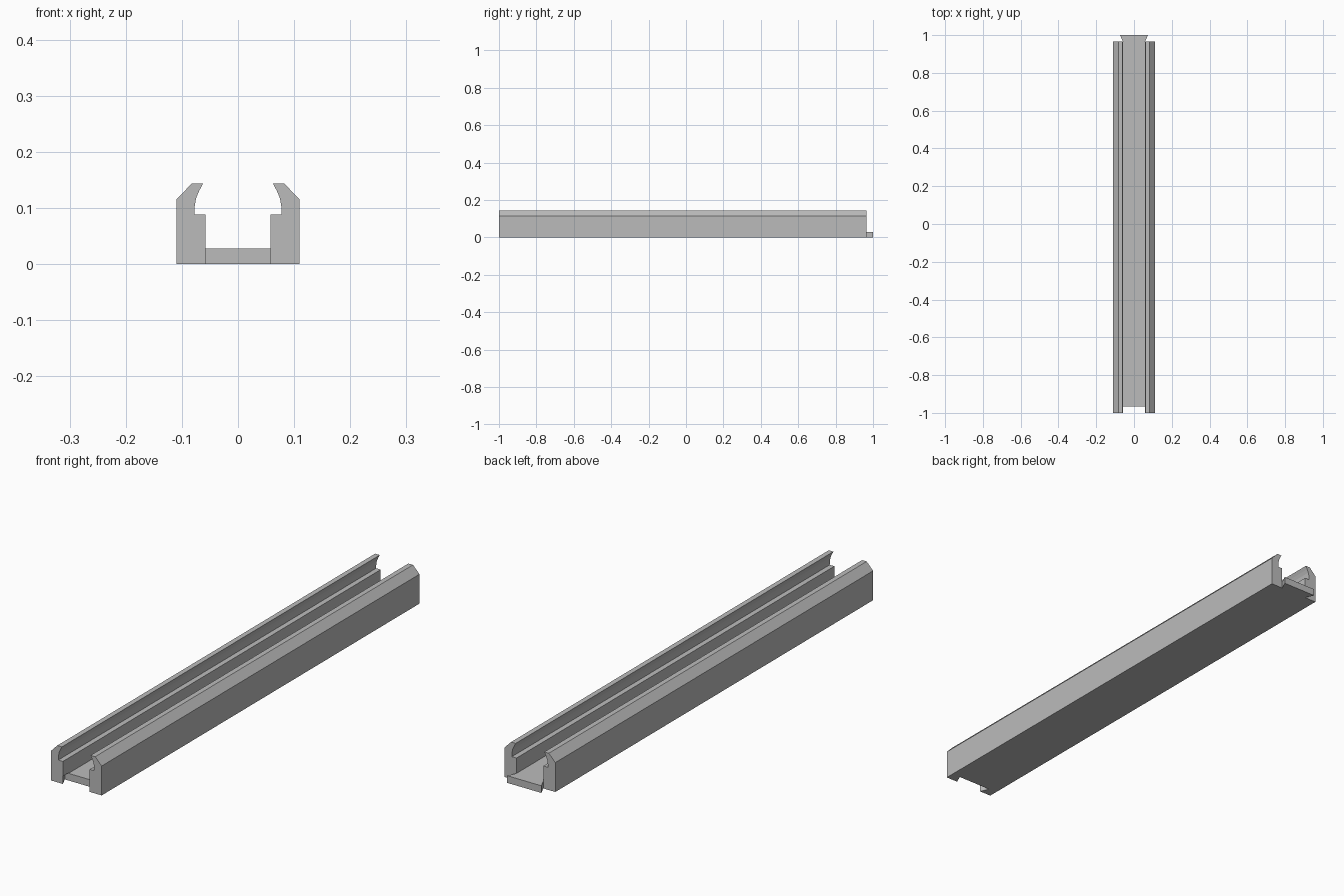
import bpy
import bmesh
from mathutils import Vector

cube = bpy.data.objects.get("Cube")
if cube:
    bpy.data.objects.remove(cube)

grey = bpy.data.materials.new("light_grey")
grey.use_nodes = True
colour = (0.5, 0.5, 0.5, 1)
grey.diffuse_color = colour
grey.node_tree.nodes["Principled BSDF"].inputs["Base Color"].default_value = colour

FRONT, WALL_END, BACK = -1.0, 0.965, 1.0
FLOOR, INNER, JOINT = 0.028, 0.058, 0.035


def prism(name, outline, direction):
    """Extrude a closed outline of 3D points along a direction."""
    bm = bmesh.new()
    face = bm.faces.new([bm.verts.new(p) for p in outline])
    ext = bmesh.ops.extrude_face_region(bm, geom=[face])
    moved = [v for v in ext["geom"] if isinstance(v, bmesh.types.BMVert)]
    bmesh.ops.translate(bm, verts=moved, vec=Vector(direction))
    bmesh.ops.recalc_face_normals(bm, faces=bm.faces)
    mesh = bpy.data.meshes.new(name)
    bm.to_mesh(mesh)
    bm.free()
    mesh.materials.append(grey)
    obj = bpy.data.objects.new(name, mesh)
    bpy.context.collection.objects.link(obj)
    return obj


def dovetail(name, y, z, height):
    """Trapezoid key, narrow at y and wide one joint length behind it."""
    plan = [(-INNER, y), (INNER, y), (0.074, y + JOINT), (-0.074, y + JOINT)]
    return prism(name, [(px, py, z) for px, py in plan], (0, 0, height))


# Channel section: floor, shelf, hollow lip and chamfered outer corner
half = [(INNER, FLOOR), (INNER, 0.088), (0.078, 0.088), (0.077, 0.105),
        (0.0745, 0.118), (0.069, 0.131), (0.062, 0.144), (0.082, 0.144),
        (0.11, 0.115), (0.11, 0)]
section = half + [(-x, z) for x, z in reversed(half)]
rail = prism("channel_rail", [(x, FRONT, z) for x, z in section],
             (0, WALL_END - FRONT, 0))

# Dovetail socket in the front end of the floor
cutter = dovetail("socket_cutter", FRONT, -0.02, FLOOR + 0.022)
cutter.hide_render = True
cutter.hide_viewport = True
cut = rail.modifiers.new("socket", "BOOLEAN")
cut.operation = "DIFFERENCE"
cut.solver = "EXACT"
cut.object = cutter

# Matching dovetail key at the back end
dovetail("dovetail_tab", WALL_END, 0, FLOOR)
